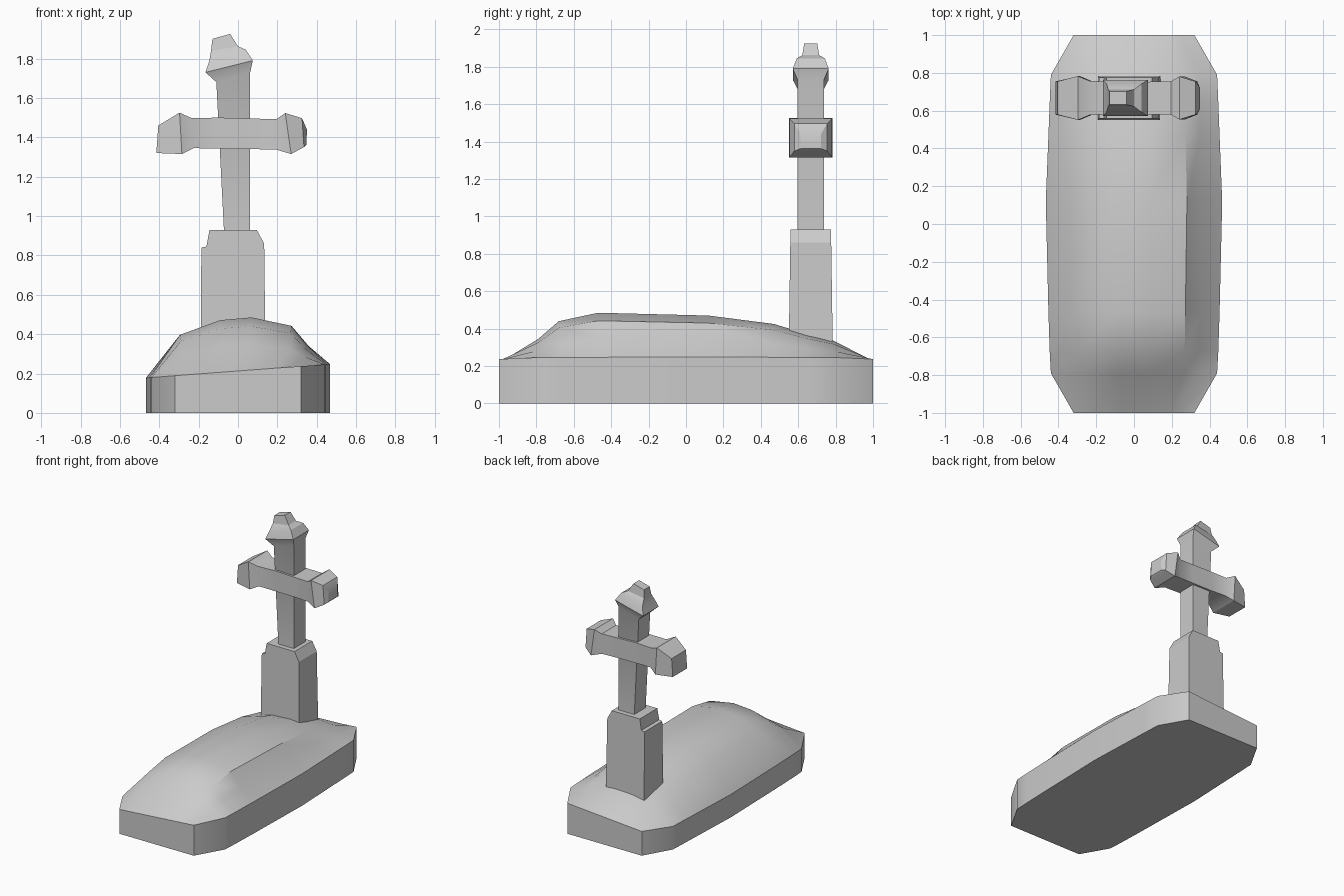
import bpy, bmesh

if "Cube" in bpy.data.objects:
    bpy.data.objects.remove(bpy.data.objects["Cube"])

CY = 0.667  # y centre of the monument


def finish(bm, name, angle):
    bmesh.ops.recalc_face_normals(bm, faces=bm.faces[:])
    me = bpy.data.meshes.new(name)
    bm.to_mesh(me)
    bm.free()
    ob = bpy.data.objects.new(name, me)
    bpy.context.collection.objects.link(ob)
    bpy.ops.object.select_all(action='DESELECT')
    ob.select_set(True)
    bpy.context.view_layer.objects.active = ob
    bpy.ops.object.shade_smooth_by_angle(angle=angle)
    return ob


def loft(name, rings):
    """Each ring is a rectangle: two (x, z) points and a half depth in y."""
    bm = bmesh.new()
    loops = []
    for x0, z0, x1, z1, d in rings:
        loops.append([bm.verts.new(p) for p in (
            (x0, CY - d, z0), (x1, CY - d, z1), (x1, CY + d, z1), (x0, CY + d, z0))])
    for a, b in zip(loops, loops[1:]):
        for i in range(4):
            j = (i + 1) % 4
            bm.faces.new((a[i], a[j], b[j], b[i]))
    bm.faces.new(loops[0])
    bm.faces.new(loops[-1])
    return finish(bm, name, 0.5)


# Grave mound: rows (y, half width, crest height) and cross-section (fraction, height)
rows = [(-1, .32, None), (-.79, .44, .345), (-.68, .446, .44), (-.47, .453, .485),
        (.12, .467, .47), (.47, .453, .425), (.65, .446, .37), (.79, .44, .335), (1, .32, None)]
section = [(-1, 0), (-.65, .7), (-.2, .95), (.15, 1), (.6, .83), (.77, .43), (1, 0)]
bm = bmesh.new()
grid = []
for y, w, h in rows:
    line = []
    for u, f in section:
        rim = .213 + .075 * u * w
        z = rim if h is None else rim + (h - rim) * f
        line.append(bm.verts.new((u * w, y, z)))
    grid.append(line)
for a, b in zip(grid, grid[1:]):
    for i in range(len(section) - 1):
        bm.faces.new((a[i], a[i + 1], b[i + 1], b[i]))
# Straight walls down to the ground and a flat underside
edges = [e for e in bm.edges if e.is_boundary]
new = bmesh.ops.extrude_edge_only(bm, edges=edges)["geom"]
for v in new:
    if isinstance(v, bmesh.types.BMVert):
        v.co.z = 0
bmesh.ops.contextual_create(bm, geom=[e for e in new if isinstance(e, bmesh.types.BMEdge)
                                      and e.is_boundary])
finish(bm, "grave_mound", 0.6)

# Pedestal: chipped front profile extruded in y with a slight taper
profile = [(-.19, .28), (.14, .28), (.133, .86), (.095, .93), (-.145, .93),
           (-.16, .845), (-.186, .84)]
bm = bmesh.new()
sides = []
for s in (-1, 1):
    sides.append([bm.verts.new((x, CY + s * (.118 - .015 * (z - .28)), z)) for x, z in profile])
    bm.faces.new(sides[-1])
for i in range(len(profile)):
    j = (i + 1) % len(profile)
    bm.faces.new((sides[0][i], sides[0][j], sides[1][j], sides[1][i]))
finish(bm, "pedestal", 0.3)

# Upright post flaring into a broken cap
loft("cross_post", [
    (-.07, .9, .062, .9, .07),
    (-.11, 1.68, .062, 1.73, .07),
    (-.165, 1.73, .075, 1.79, .096),
    (-.145, 1.79, .04, 1.845, .075),
    (-.137, 1.84, .0, 1.862, .045),
    (-.13, 1.90, -.04, 1.925, .035)])

# Crossbar with flared ends
loft("crossbar", [
    (-.415, 1.32, -.405, 1.46, .088),
    (-.285, 1.315, -.297, 1.525, .116),
    (-.225, 1.345, -.235, 1.497, .09),
    (-.10, 1.342, -.10, 1.5, .086),
    (.08, 1.34, .08, 1.495, .086),
    (.195, 1.337, .195, 1.492, .088),
    (.27, 1.315, .24, 1.523, .114),
    (.335, 1.35, .325, 1.497, .088),
    (.348, 1.362, .35, 1.44, .055)])
